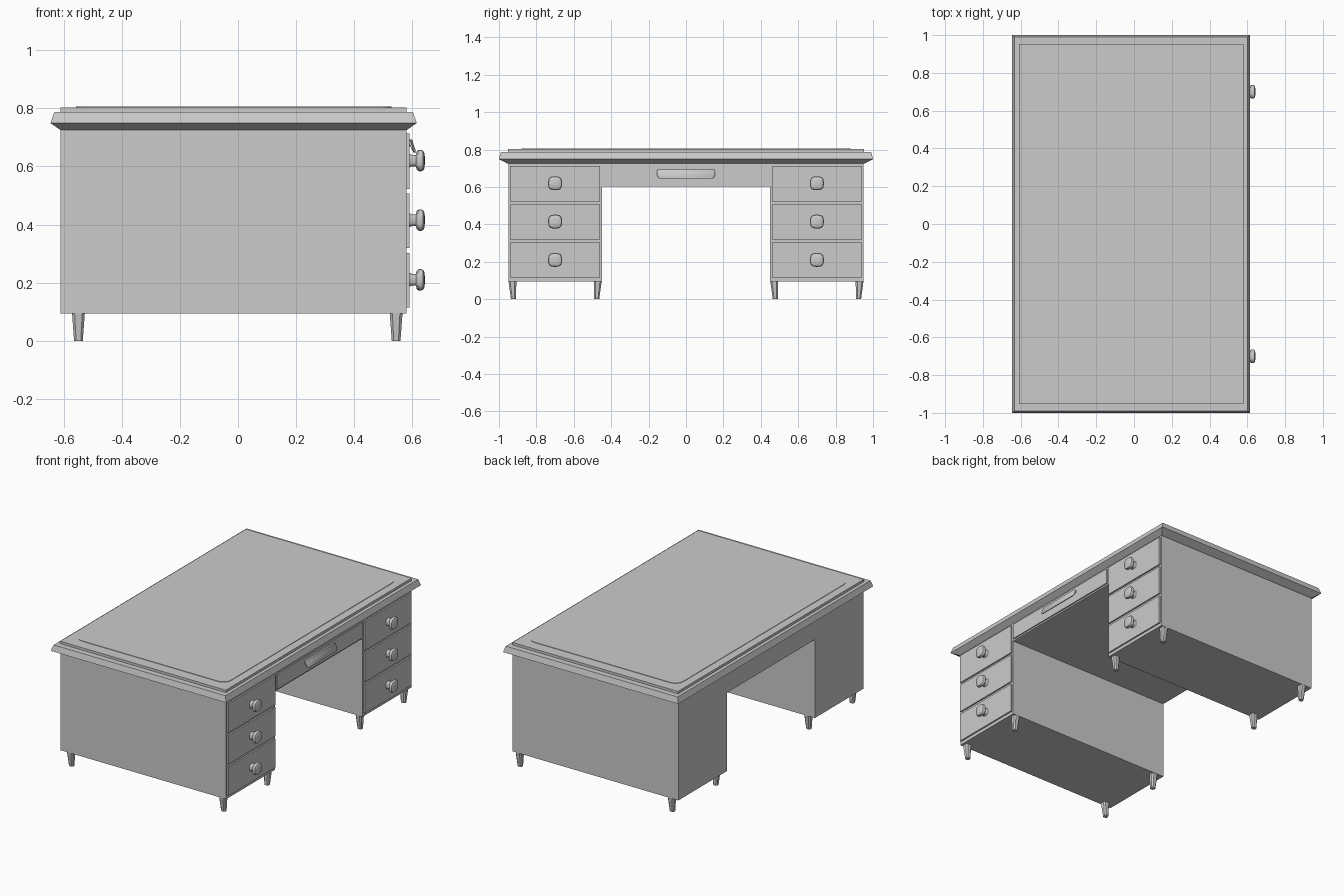
import bpy, bmesh, math

if "Cube" in bpy.data.objects:
    bpy.data.objects.remove(bpy.data.objects["Cube"])

CX = -0.015  # centre of the desk body in x (knobs project to +x)


def finish(name, bm, smooth=False):
    bmesh.ops.recalc_face_normals(bm, faces=bm.faces)
    me = bpy.data.meshes.new(name)
    bm.to_mesh(me)
    bm.free()
    ob = bpy.data.objects.new(name, me)
    bpy.context.collection.objects.link(ob)
    if smooth:
        bpy.context.view_layer.objects.active = ob
        ob.select_set(True)
        bpy.ops.object.shade_smooth_by_angle(angle=math.radians(40))
        ob.select_set(False)
    return ob


def loft(name, rings, smooth=False):
    """Skin equal-length rings of points and cap both ends."""
    bm = bmesh.new()
    vs = [[bm.verts.new(p) for p in ring] for ring in rings]
    n = len(vs[0])
    for a, b in zip(vs, vs[1:]):
        for i in range(n):
            j = (i + 1) % n
            bm.faces.new((a[i], a[j], b[j], b[i]))
    bm.faces.new(vs[0])
    bm.faces.new(vs[-1])
    return finish(name, bm, smooth)


def box(name, x0, x1, y0, y1, z0, z1):
    return loft(name, [[(x0, y0, z), (x1, y0, z), (x1, y1, z), (x0, y1, z)]
                       for z in (z0, z1)])


def rect(hx, hy, z):
    return [(CX + sx * hx, sy * hy, z)
            for sx, sy in ((-1, -1), (1, -1), (1, 1), (-1, 1))]


def rounded_rect(hx, hy, r, z, steps=6):
    pts = []
    for k, (sx, sy) in enumerate(((1, 1), (-1, 1), (-1, -1), (1, -1))):
        for i in range(steps + 1):
            a = math.pi / 2 * (k + i / steps)
            pts.append((CX + sx * (hx - r) + r * math.cos(a),
                        sy * (hy - r) + r * math.sin(a), z))
    return pts


def squircle(x, cy, cz, r, n=24):
    pts = []
    for i in range(n):
        a = 2 * math.pi * i / n
        c, s = math.cos(a), math.sin(a)
        pts.append((x, cy + r * math.copysign(abs(c) ** 0.68, c),
                    cz + r * math.copysign(abs(s) ** 0.68, s)))
    return pts


# Table top: chamfered slab, raised step and thin writing inlay
loft("table_top", [rect(.595, .955, .725), rect(.63, 1.0, .749),
                   rect(.617, .99, .787), rect(.595, .953, .787),
                   rect(.595, .953, .803)])
loft("writing_inlay", [rounded_rect(.543, .88, .055, .80),
                       rounded_rect(.543, .88, .055, .806)])

KNOB = [(.588, .025), (.598, .020), (.612, .020), (.615, .031), (.620, .036),
        (.630, .037), (.637, .034), (.641, .026), (.643, .012)]

for side, tag in ((-1, "left"), (1, "right")):
    # Pedestal cabinet
    y0, y1 = sorted((side * .45, side * .95))
    box(f"{tag}_pedestal", -.61, .58, y0, y1, .094, .73)

    # Drawer fronts with knobs
    for i, (z0, z1) in enumerate(((.115, .302), (.32, .507), (.523, .713))):
        box(f"{tag}_drawer_{i + 1}", .575, .59, y0 + .01, y1 - .01, z0, z1)
        zc = .21 + i * .205
        loft(f"{tag}_knob_{i + 1}",
             [squircle(x, side * .70, zc, r) for x, r in KNOB], True)

    # Tapered legs with chamfered corners, slanted on their outer faces
    for x, fb in ((-.549, "back"), (.544, "front")):
        for edge, way, io in ((side * .95, -side, "outer"),
                              (side * .45, side, "inner")):
            rings = []
            for z, hx, a, b, c in ((0, .015, .014, .041, .007),
                                   (.095, .022, .001, .043, .009)):
                p, q = sorted((edge + way * a, edge + way * b))
                l, r = x - hx, x + hx
                rings.append([(l + c, p, z), (r - c, p, z), (r, p + c, z),
                              (r, q - c, z), (r - c, q, z), (l + c, q, z),
                              (l, q - c, z), (l, p + c, z)])
            loft(f"{tag}_{fb}_{io}_leg", rings)

# Centre drawer housing and its front
box("centre_housing", -.61, .58, -.452, .452, .603, .73)
box("centre_drawer_front", .575, .588, -.44, .44, .613, .713)

# Curved pull on the centre drawer, narrowing at both ends
PULL = [(.585, .694), (.599, .693), (.604, .676), (.611, .656), (.610, .646),
        (.604, .648), (.597, .668), (.585, .670)]
ends = ((-.155, .6), (-.145, 1), (.145, 1), (.155, .6))
loft("centre_pull", [[(.585 + (x - .585) * s, y, .682 + (z - .682) * s)
                      for x, z in PULL] for y, s in ends], True)
